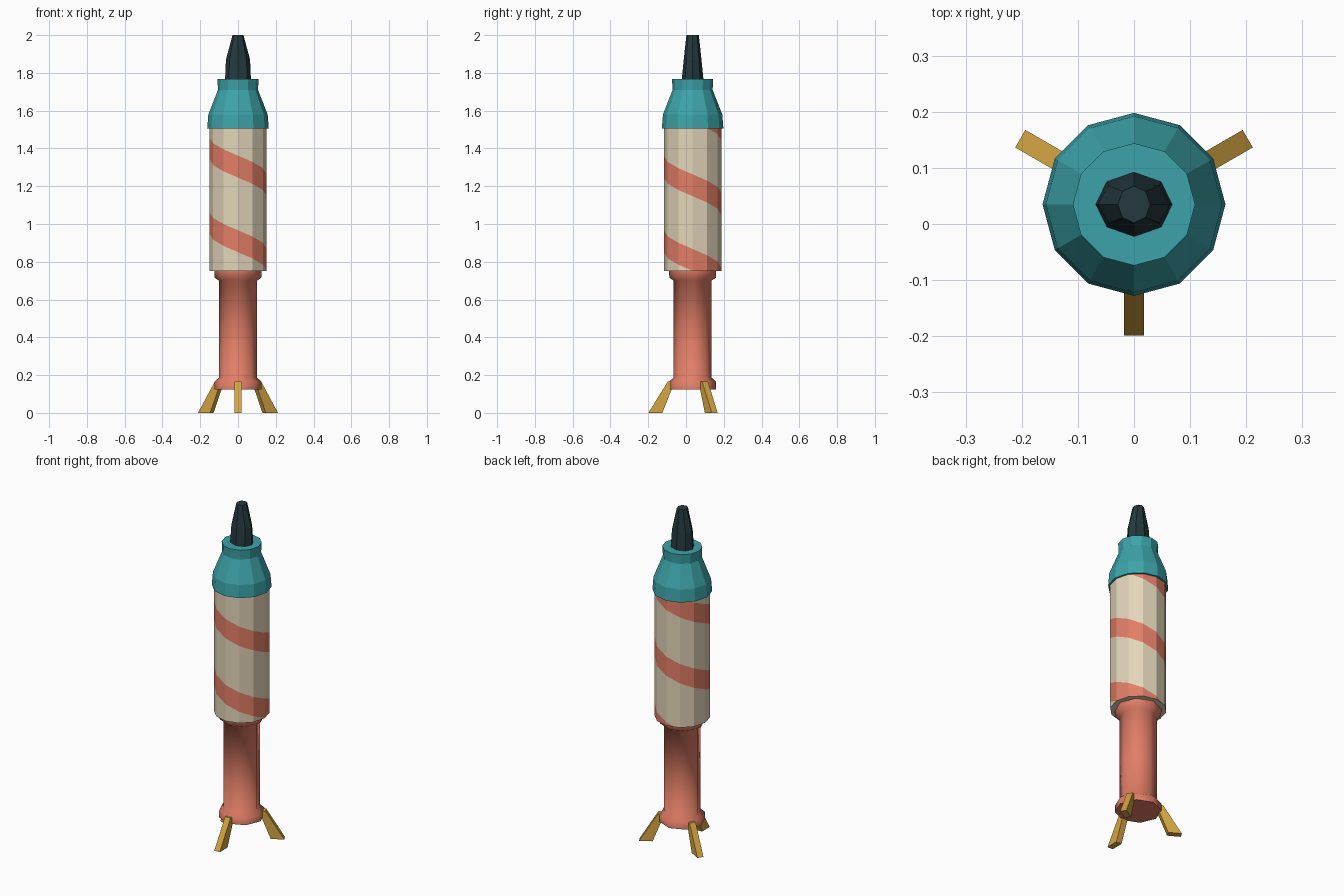
import bpy, bmesh
from math import pi, sin, cos
from mathutils import Vector

cube = bpy.data.objects.get("Cube")
if cube:
    bpy.data.objects.remove(cube)

CENTRE_Y = 0.035


def material(name, rgb):
    m = bpy.data.materials.new(name)
    m.use_nodes = True
    m.diffuse_color = (*rgb, 1)
    m.node_tree.nodes["Principled BSDF"].inputs["Base Color"].default_value = (*rgb, 1)
    return m


teal = material("teal", (0.045, 0.37, 0.40))
cream = material("cream", (0.76, 0.66, 0.48))
coral = material("coral", (0.76, 0.21, 0.135))
gold = material("gold", (0.66, 0.38, 0.055))
dark = material("dark slate", (0.018, 0.042, 0.05))


def finish(name, bm, *mats):
    bmesh.ops.recalc_face_normals(bm, faces=bm.faces)
    mesh = bpy.data.meshes.new(name)
    bm.to_mesh(mesh)
    bm.free()
    for m in mats:
        mesh.materials.append(m)
    obj = bpy.data.objects.new(name, mesh)
    obj.location.y = CENTRE_Y
    bpy.context.collection.objects.link(obj)
    return obj


def lathe(name, profile, sides, mat):
    """Closed faceted solid from (x radius, y radius, z) rings."""
    bm = bmesh.new()
    rings = []
    for rx, ry, z in profile:
        rings.append([bm.verts.new((rx * cos(2 * pi * i / sides), ry * sin(2 * pi * i / sides), z))
                      for i in range(sides)])
    for low, high in zip(rings, rings[1:]):
        for i in range(sides):
            j = (i + 1) % sides
            bm.faces.new((low[i], low[j], high[j], high[i]))
    bm.faces.new(rings[0])
    bm.faces.new(rings[-1])
    return finish(name, bm, mat)


def round_profile(points):
    return [(r, r, z) for r, z in points]


# Body tube with a spiral stripe cut into its facets
def striped_body(radius, bottom, top, sides=12, pitch=0.395, band=0.116):
    bm = bmesh.new()

    def point(i, z):
        a = 2 * pi * i / sides
        return bm.verts.new((radius * cos(a), radius * sin(a), z - pitch * i / sides))

    start = 1.60 - band / 2 - 3 * pitch
    for i in range(sides):
        for turn in range(6):
            z0 = start + turn * pitch
            for lo, hi, slot in ((z0, z0 + band, 1), (z0 + band, z0 + pitch, 0)):
                f = bm.faces.new((point(i, lo), point(i + 1, lo), point(i + 1, hi), point(i, hi)))
                f.material_index = slot
    bmesh.ops.remove_doubles(bm, verts=bm.verts, dist=0.0005)
    for z, direction in ((bottom, -1), (top, 1)):
        cut = bmesh.ops.bisect_plane(bm, geom=bm.verts[:] + bm.edges[:] + bm.faces[:],
                                     plane_co=(0, 0, z), plane_no=(0, 0, direction),
                                     clear_outer=True)
        edges = [e for e in cut["geom_cut"] if isinstance(e, bmesh.types.BMEdge)]
        bmesh.ops.contextual_create(bm, geom=edges)
    return finish("striped_body", bm, cream, coral)


striped_body(0.152, 0.75, 1.505)

# Nose collar and tip
lathe("nose_collar", round_profile([(0.163, 1.505), (0.157, 1.58), (0.106, 1.71), (0.109, 1.767)]),
      12, teal)
lathe("nose_tip", [(0.069, 0.059, 1.75), (0.064, 0.047, 1.87), (0.029, 0.033, 2.0)], 8, dark)

# Lower tube with its two rounded collars
tube = lathe("lower_tube", round_profile([(0.125, 0.125), (0.125, 0.165), (0.10, 0.187), (0.10, 0.70),
                                          (0.123, 0.715), (0.125, 0.752)]), 8, coral)
bpy.ops.object.select_all(action="DESELECT")
tube.select_set(True)
bpy.context.view_layer.objects.active = tube
bpy.ops.object.shade_smooth_by_angle(angle=pi * 0.42)


# Three splayed feet
def foot(name, angle, half=0.018):
    bm = bmesh.new()
    out = Vector((cos(angle), sin(angle), 0))
    side = Vector((-sin(angle), cos(angle), 0))
    profile = ((0.234, 0), (0.16, 0), (0.095, 0.165), (0.132, 0.165))
    a, b = [[bm.verts.new(out * r + side * s + Vector((0, 0, z))) for r, z in profile]
            for s in (-half, half)]
    bm.faces.new(a)
    bm.faces.new(b)
    for i in range(4):
        j = (i + 1) % 4
        bm.faces.new((a[i], a[j], b[j], b[i]))
    finish(name, bm, gold)


for name, degrees in (("front_foot", 270), ("left_foot", 30), ("right_foot", 150)):
    foot(name, degrees * pi / 180)
